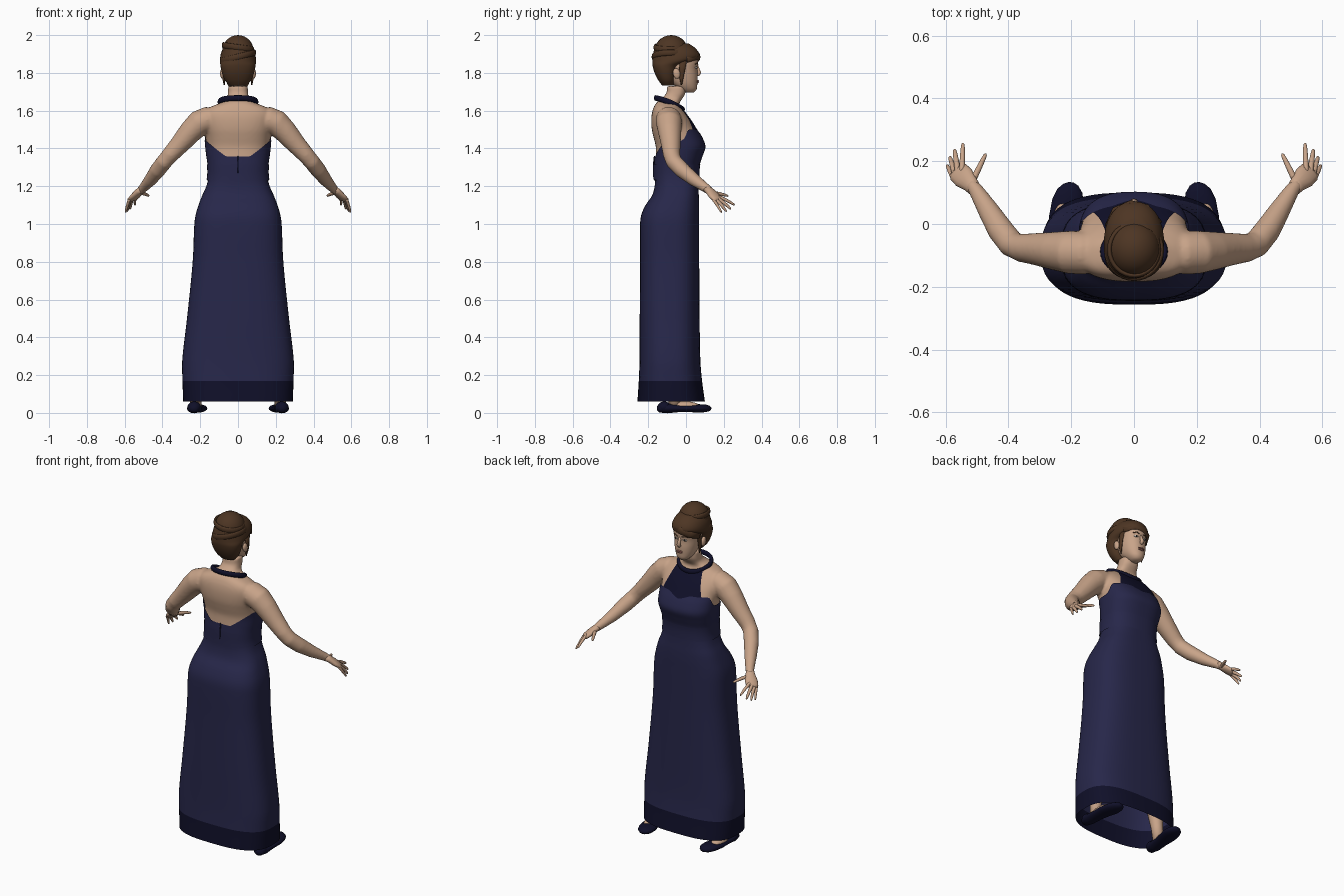
import bpy, bmesh, math
from mathutils import Vector

if "Cube" in bpy.data.objects:
    bpy.data.objects.remove(bpy.data.objects["Cube"])

def material(name, rgb):
    m = bpy.data.materials.new(name)
    m.diffuse_color = (*rgb, 1)
    m.use_nodes = True
    m.node_tree.nodes["Principled BSDF"].inputs["Base Color"].default_value = m.diffuse_color
    return m

NAVY = material("navy cloth", (0.020, 0.020, 0.068))
DARK = material("dark navy trim", (0.005, 0.005, 0.022))
SKIN = material("skin", (0.58, 0.37, 0.25))
HAIR = material("brown hair", (0.075, 0.036, 0.017))
LIPS = material("lips", (0.36, 0.15, 0.12))
WHITE = material("eye white", (0.6, 0.55, 0.5))
BLACK = material("dark eye", (0.01, 0.008, 0.006))

def grid(name, rows, mats, closed=True, cap=True, rule=None):
    """Skin a list of point rows into one smooth mesh."""
    bm = bmesh.new()
    vs = [[bm.verts.new(p) for p in r] for r in rows]
    n = len(rows[0])
    for a, b in zip(vs, vs[1:]):
        for i in range(n if closed else n - 1):
            j = (i + 1) % n
            bm.faces.new((a[i], a[j], b[j], b[i]))
    if cap and closed:
        bm.faces.new(vs[0])
        bm.faces.new(vs[-1])
    bmesh.ops.recalc_face_normals(bm, faces=bm.faces)
    for f in bm.faces:
        f.smooth = True
        if rule:
            f.material_index = rule(f.calc_center_median())
    me = bpy.data.meshes.new(name)
    bm.to_mesh(me)
    bm.free()
    for m in mats:
        me.materials.append(m)
    ob = bpy.data.objects.new(name, me)
    bpy.context.collection.objects.link(ob)
    return ob

def sample(tab, z):
    """Smoothly interpolate a table of (z, half width, back, front)."""
    z = min(max(z, tab[0][0]), tab[-1][0])
    i = max(k for k in range(len(tab) - 1) if tab[k][0] <= z)
    p, q = tab[i], tab[i + 1]
    h = q[0] - p[0]
    t = (z - p[0]) / h
    def slope(k, c):
        a, b = tab[max(k - 1, 0)], tab[min(k + 1, len(tab) - 1)]
        return (b[c] - a[c]) / (b[0] - a[0])
    return [(2*t**3 - 3*t*t + 1) * p[c] + (t**3 - 2*t*t + t) * h * slope(i, c)
            + (3*t*t - 2*t**3) * q[c] + (t**3 - t*t) * h * slope(i + 1, c) for c in (1, 2, 3)]

def point(tab, z, a, off=0.0, n=2.5):
    hw, yb, yf = sample(tab, z)
    c, s = math.cos(a), math.sin(a)
    return Vector(((hw + off) * math.copysign(abs(c) ** (2 / n), c),
                   (yb + yf) / 2 + ((yf - yb) / 2 + off) * math.copysign(abs(s) ** (2 / n), s), z))

def front_y(tab, x, z, n=2.5):
    hw, yb, yf = sample(tab, z)
    return (yb + yf) / 2 + (yf - yb) / 2 * max(0, 1 - abs(x / hw) ** n) ** (1 / n)

def angles(n):
    return [math.tau * i / n for i in range(n)]

def loft(name, tab, z0, z1, steps, mats, off=0.0, n=2.5, cap=True, rule=None, seg=56):
    zs = [z0 + (z1 - z0) * i / steps for i in range(steps + 1)]
    return grid(name, [[point(tab, z, a, off, n) for a in angles(seg)] for z in zs],
                mats, cap=cap, rule=rule)

def tube(name, path, mat, wide=(0, 0, 1), seg=14, closed=False):
    """Sweep an ellipse; path entries are (x, y, z, wide radius, thin radius)."""
    pts = [Vector(p[:3]) for p in path]
    rows, m = [], len(pts)
    for i, p in enumerate(path):
        a, b = (pts[i - 1], pts[(i + 1) % m]) if closed else (pts[max(i - 1, 0)], pts[min(i + 1, m - 1)])
        t = (b - a).normalized()
        u = Vector(wide)
        u = (u - t * u.dot(t)).normalized()
        v = t.cross(u)
        rows.append([pts[i] + u * p[3] * math.cos(k) + v * p[-1] * math.sin(k) for k in angles(seg)])
    if closed:
        rows.append(rows[0])
    return grid(name, rows, [mat], cap=not closed)

def ball(name, loc, r, mat, rot=(0, 0, 0)):
    bpy.ops.mesh.primitive_uv_sphere_add(segments=24, ring_count=14, location=loc, rotation=rot)
    ob = bpy.context.object
    ob.name, ob.scale = name, r
    ob.data.materials.append(mat)
    bpy.ops.object.shade_smooth()
    return ob

# Body and gown profile: height, half width, back, front
BODY = [(0.06, .29, -.257, .10), (0.17, .294, -.25, .085), (0.28, .295, -.246, .076),
        (0.5, .27, -.245, .072), (0.8, .24, -.243, .07), (1.0, .231, -.243, .07),
        (1.05, .224, -.236, .07), (1.1, .209, -.214, .07), (1.15, .19, -.18, .068),
        (1.2, .168, -.166, .064), (1.25, .155, -.163, .062), (1.31, .155, -.163, .066),
        (1.36, .162, -.16, .082), (1.41, .168, -.16, .097), (1.46, .172, -.172, .08),
        (1.5, .178, -.181, .055), (1.55, .185, -.184, .024), (1.59, .178, -.18, -.006),
        (1.62, .145, -.17, -.03), (1.64, .095, -.158, -.035), (1.66, .062, -.135, -.022),
        (1.69, .054, -.105, -.004), (1.73, .052, -.10, .0)]

# Skirt with dark hem, open underneath
loft("skirt", BODY, 0.06, 1.24, 118, [NAVY, DARK], n=2.8, cap=False,
     rule=lambda c: 1 if c.z < 0.17 else 0)
loft("waistband", BODY, 1.235, 1.315, 5, [NAVY], off=.009, cap=False)

# Bodice: low back, rising to a sweetheart neckline
def bodice_top(a):
    x, s = abs(math.cos(a)) * .17, math.sin(a)
    if s < 0:
        return 1.357 + .083 * min(max((x - .05) / .11, 0), 1)
    t = min(s / .6, 1)
    return 1.44 + .06 * t * t * (3 - 2 * t) - .025 * max(0, 1 - x / .05)

grid("bodice", [[point(BODY, 1.23 + (bodice_top(a) - 1.23) * i / 24, a, .006) for a in angles(96)]
                for i in range(25)], [NAVY], cap=False)

# Halter yoke narrowing to the collar
yoke = []
for i in range(21):
    t, row = i / 20, []
    for k in range(25):
        s = k / 12 - 1
        z = 1.45 + t * (.15 + .035 * s * s)
        x = s * (.152 - .07 * t ** .8)
        row.append((x, front_y(BODY, x, z) + .004, z))
    yoke.append(row)
grid("halter_yoke", yoke, [DARK], closed=False)

collar = []
for a in angles(40):
    s = math.sin(a)
    collar.append((.098 * math.cos(a), -.088 + .072 * s, 1.645 - .03 * s - .008 * s * s, .015, .010))
tube("collar", collar, DARK, closed=True)
tube("back_zip", [(0, front, z, .003, .003) for front, z in ((-.173, 1.24), (-.173, 1.31), (-.167, 1.36))],
     DARK, seg=8)

# Bare torso and arms fused into one skin
parts = [loft("torso", BODY, 1.27, 1.73, 46, [SKIN])]
ARM = [(.10, -.09, 1.555, .055), (.16, -.092, 1.553, .069), (.205, -.09, 1.535, .069),
       (.25, -.086, 1.49, .062), (.31, -.08, 1.42, .052), (.36, -.076, 1.365, .045),
       (.39, -.064, 1.33, .043), (.425, -.02, 1.285, .042), (.465, .045, 1.232, .034),
       (.505, .11, 1.187, .024), (.52, .127, 1.172, .022)]
for d in (-1, 1):
    parts.append(tube("arm", [(d * p[0], *p[1:]) for p in ARM], SKIN, wide=(0, 0, 1), seg=20))
bpy.ops.object.select_all(action='DESELECT')
for p in parts:
    p.select_set(True)
bpy.context.view_layer.objects.active = parts[0]
bpy.ops.object.join()
parts[0].name = "torso_and_arms"
rm = parts[0].modifiers.new("fuse", 'REMESH')
rm.mode, rm.voxel_size, rm.use_smooth_shade = 'VOXEL', .008, True
sm = parts[0].modifiers.new("soften", 'SMOOTH')
sm.factor, sm.iterations = .5, 5

# Hands: root xyz and tip xyz of each finger, with radius
FINGERS = [((.548, .178, 1.142), (.545, .258, 1.10), .0085), ((.562, .172, 1.133), (.572, .238, 1.078), .009),
           ((.572, .162, 1.127), (.587, .215, 1.065), .0085), ((.578, .150, 1.122), (.596, .188, 1.06), .0075),
           ((.515, .135, 1.165), (.472, .224, 1.148), .0095)]
for d, side in ((-1, "left"), (1, "right")):
    tube(side + "_palm", [(d * x, y, z, w, t) for x, y, z, w, t in (
        (.505, .108, 1.188, .022, .02), (.522, .128, 1.172, .027, .019), (.542, .148, 1.150, .036, .017),
        (.56, .166, 1.132, .035, .014), (.566, .174, 1.126, .026, .008))], SKIN, wide=(d * .8, -.5, -.25))
    for i, (a, b, r) in enumerate(FINGERS):
        a, b = Vector(a), Vector(b)
        rows = []
        for t, k in ((-.25, .9), (0, 1.1), (.45, 1), (.8, .8), (.95, .6), (1, .2)):
            p = a.lerp(b, t)
            rows.append((d * p.x, p.y, p.z + .012 * t * (1 - t), r * k))
        tube(f"{side}_finger_{i + 1}", rows, SKIN, seg=10)

# Legs, feet and shoes
    tube(side + "_leg", [(d * .225, -.06, .03, .03), (d * .22, -.065, .12, .034), (d * .2, -.075, .3, .052),
                         (d * .17, -.07, .5, .055)], SKIN, wide=(1, 0, 0))
    ball(side + "_foot", (d * .226, -.005, .036), (.034, .075, .025), SKIN)
    shoe = [(.233, -.153, .012, .012), (.233, -.14, .028, .022), (.232, -.10, .038, .026),
            (.228, -.04, .041, .020), (.222, .02, .049, .020), (.211, .07, .050, .022),
            (.204, .105, .041, .020), (.201, .125, .024, .014), (.20, .133, .008, .006)]
    tube(side + "_shoe", [(d * x, y, .024, w, h) for x, y, w, h in shoe], DARK, wide=(1, 0, 0), seg=20)
    ball(side + "_shoe_heel", (d * .232, -.115, .03), (.036, .036, .03), DARK)

# Head
HEAD = [(1.695, .02, -.005, .04), (1.71, .038, -.03, .055), (1.74, .056, -.07, .06),
        (1.78, .067, -.10, .062), (1.82, .072, -.11, .06), (1.86, .074, -.11, .065),
        (1.9, .07, -.11, .06), (1.94, .05, -.09, .03)]
loft("head", HEAD, 1.695, 1.94, 30, [SKIN], n=2.2, seg=40)
tube("nose", [(0, .056, 1.842, .007, .007), (0, .064, 1.82, .008, .008), (0, .071, 1.80, .012, .010),
              (0, .064, 1.789, .010, .008), (0, .058, 1.785, .004, .003)], SKIN, wide=(1, 0, 0))
for z, h in ((1.758, .0045), (1.75, .005)):
    ball("lip", (0, front_y(HEAD, 0, z, 2.2) + .001, z), (.021, .006, h), LIPS)
for d, side in ((-1, "left"), (1, "right")):
    fy = front_y(HEAD, .03, 1.828, 2.2)
    turn = (0, 0, -d * .3)
    ball(side + "_eye", (d * .03, fy - .001, 1.828), (.014, .005, .006), WHITE, turn)
    ball(side + "_iris", (d * .03, fy + .001, 1.828), (.0065, .004, .006), BLACK, turn)
    tube(side + "_brow", [(d * x, front_y(HEAD, x, z, 2.2), z, .003) for x, z in
                          ((.014, 1.846), (.03, 1.852), (.046, 1.846))], HAIR, seg=8)
    ball(side + "_ear", (d * .083, -.05, 1.797), (.012, .019, .028), SKIN, (.2, 0, 0))
    tube(side + "_side_lock", [(d * .07, -.015, 1.87, .02, .012), (d * .077, -.02, 1.82, .016, .008),
                               (d * .076, -.024, 1.77, .010, .007), (d * .073, -.024, 1.735, .003, .003)],
         HAIR, wide=(0, 1, 0))

# Swept-up hair with a rolled bun and a side fringe
STYLE = [(1.732, .045, -.125, -.065), (1.76, .069, -.146, -.055), (1.80, .085, -.166, -.045),
         (1.84, .093, -.177, -.025), (1.865, .096, -.178, .045), (1.885, .094, -.177, .07),
         (1.91, .088, -.172, .066), (1.935, .074, -.163, .045), (1.955, .05, -.14, .015)]
loft("hair", STYLE, 1.732, 1.955, 36, [HAIR], n=2.2, seg=40)
ball("hair_bun", (0, -.078, 1.913), (.084, .089, .087), HAIR)
tube("fringe", [(-.085, -.005, 1.845, .016, .008), (-.06, .045, 1.866, .02, .010), (-.01, .066, 1.885, .022, .010),
                (.04, .054, 1.888, .02, .010), (.082, .005, 1.87, .016, .008)], HAIR)
for z, r, tilt in ((1.885, .088, .25), (1.935, .078, -.15)):
    tube("hair_roll", [(r * math.cos(a), -.082 + (r + .004) * math.sin(a), z + tilt * r * math.cos(a), .016, .008)
                       for a in angles(32)], HAIR, closed=True)
